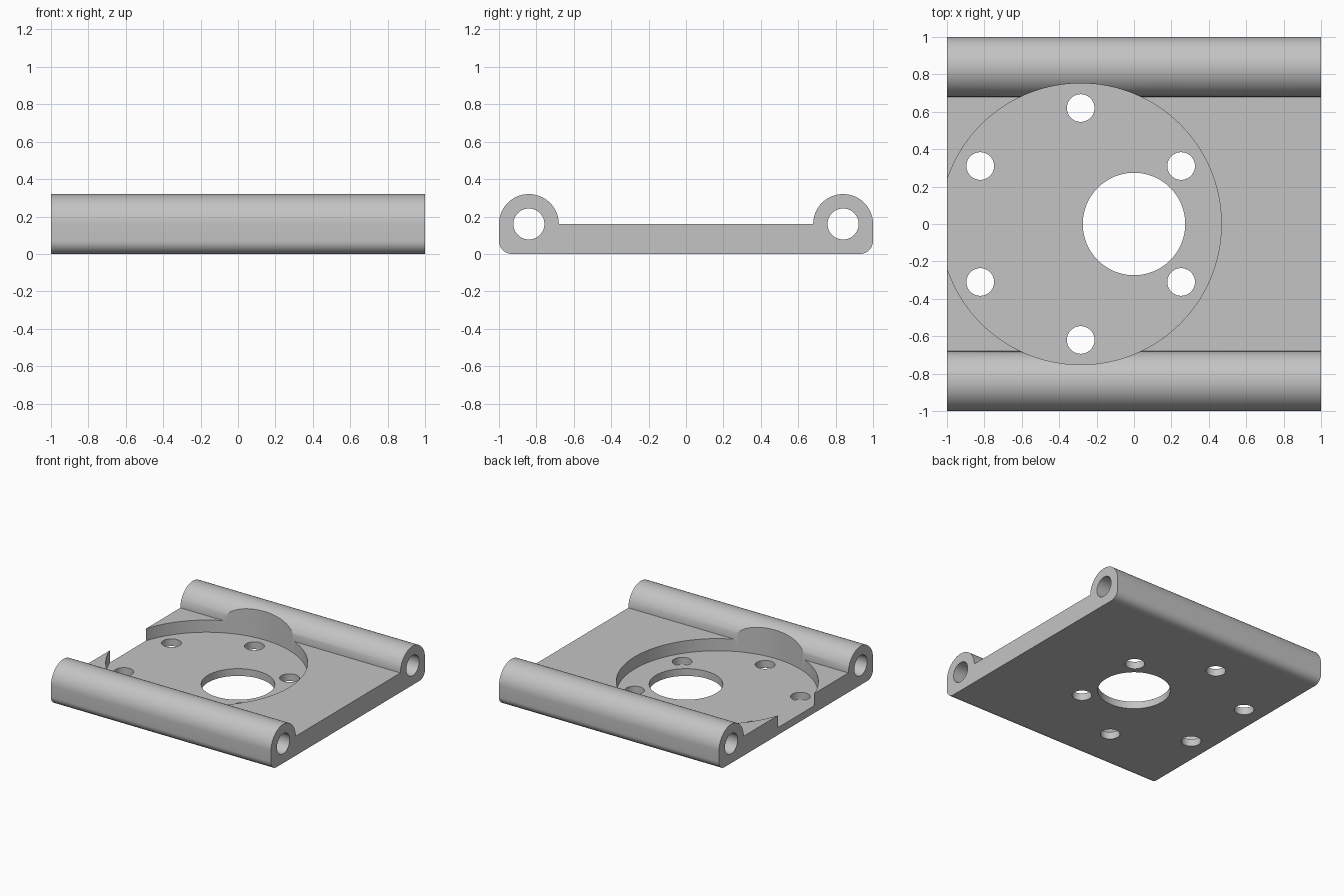
import bpy, bmesh
from math import sin, cos, pi, radians

old = bpy.data.objects.get("Cube")
if old:
    bpy.data.objects.remove(old, do_unlink=True)

ROD_Y, ROD_R, BORE_R = 0.84, 0.16, 0.083     # hinge barrels
PLATE_Z, EDGE_R = 0.16, 0.07                 # base plate
FLOOR_Z, RECESS_X, RECESS_R = 0.06, -0.285, 0.752

grey = bpy.data.materials.new("plain grey")
grey.use_nodes = True
colour = (0.55, 0.55, 0.55, 1)
grey.diffuse_color = colour
grey.node_tree.nodes["Principled BSDF"].inputs["Base Color"].default_value = colour


def arc(cy, cz, r, start, end, steps):
    """Points on an arc in the y-z plane, angles in degrees."""
    angles = [radians(start + (end - start) * i / steps) for i in range(steps + 1)]
    return [(cy + r * cos(a), cz + r * sin(a)) for a in angles]


def link(name, bm):
    bmesh.ops.recalc_face_normals(bm, faces=bm.faces)
    mesh = bpy.data.meshes.new(name)
    bm.to_mesh(mesh)
    bm.free()
    mesh.materials.append(grey)
    obj = bpy.data.objects.new(name, mesh)
    bpy.context.collection.objects.link(obj)
    return obj


def cut_cylinder(target, centre, radius, length, axis="z", sides=64):
    """Bore a round hole or pocket out of the target."""
    bpy.ops.mesh.primitive_cylinder_add(
        vertices=sides, radius=radius, depth=length, location=centre,
        rotation=(0, pi / 2, 0) if axis == "x" else (0, 0, 0))
    cutter = bpy.context.object
    cutter.name = "cutter"
    cutter.hide_render = True
    cutter.data.materials.append(grey)
    mod = target.modifiers.new("cut", "BOOLEAN")
    mod.operation, mod.solver, mod.object = "DIFFERENCE", "EXACT", cutter
    bpy.ops.object.select_all(action="DESELECT")
    bpy.context.view_layer.objects.active = target
    target.select_set(True)
    bpy.ops.object.modifier_apply(modifier=mod.name)
    bpy.data.objects.remove(cutter, do_unlink=True)


# Plate and both barrels as one cross-section swept along x
half = arc(1 - EDGE_R, EDGE_R, EDGE_R, -90, 0, 10) + arc(ROD_Y, PLATE_Z, ROD_R, 0, 180, 40)
profile = half + [(-y, z) for y, z in reversed(half)]
bm = bmesh.new()
end = bm.faces.new([bm.verts.new((-1, y, z)) for y, z in profile])
swept = bmesh.ops.extrude_face_region(bm, geom=[end])["geom"]
bmesh.ops.translate(bm, vec=(2, 0, 0),
                    verts=[v for v in swept if isinstance(v, bmesh.types.BMVert)])
plate = link("hinged_mounting_plate", bm)

# Round recess, open at one edge and biting into the barrels
cut_cylinder(plate, (RECESS_X, 0, FLOOR_Z + 0.5), RECESS_R, 1, sides=128)

# Large centre hole and ring of six bolt holes
cut_cylinder(plate, (0, 0, 0), 0.274, 1, sides=96)
for i in range(6):
    a = radians(30 + 60 * i)
    cut_cylinder(plate, (RECESS_X + 0.62 * cos(a), 0.62 * sin(a), 0), 0.074, 1, sides=48)

# Pin bores through the barrels
for side in (-1, 1):
    cut_cylinder(plate, (0, side * ROD_Y, PLATE_Z), BORE_R, 3, axis="x", sides=48)

# Smooth curved walls, crisp flat faces
bpy.ops.object.shade_smooth_by_angle(angle=radians(30))
for face in plate.data.polygons:
    if max(abs(face.normal.x), abs(face.normal.z)) > 0.9999:
        face.use_smooth = False
